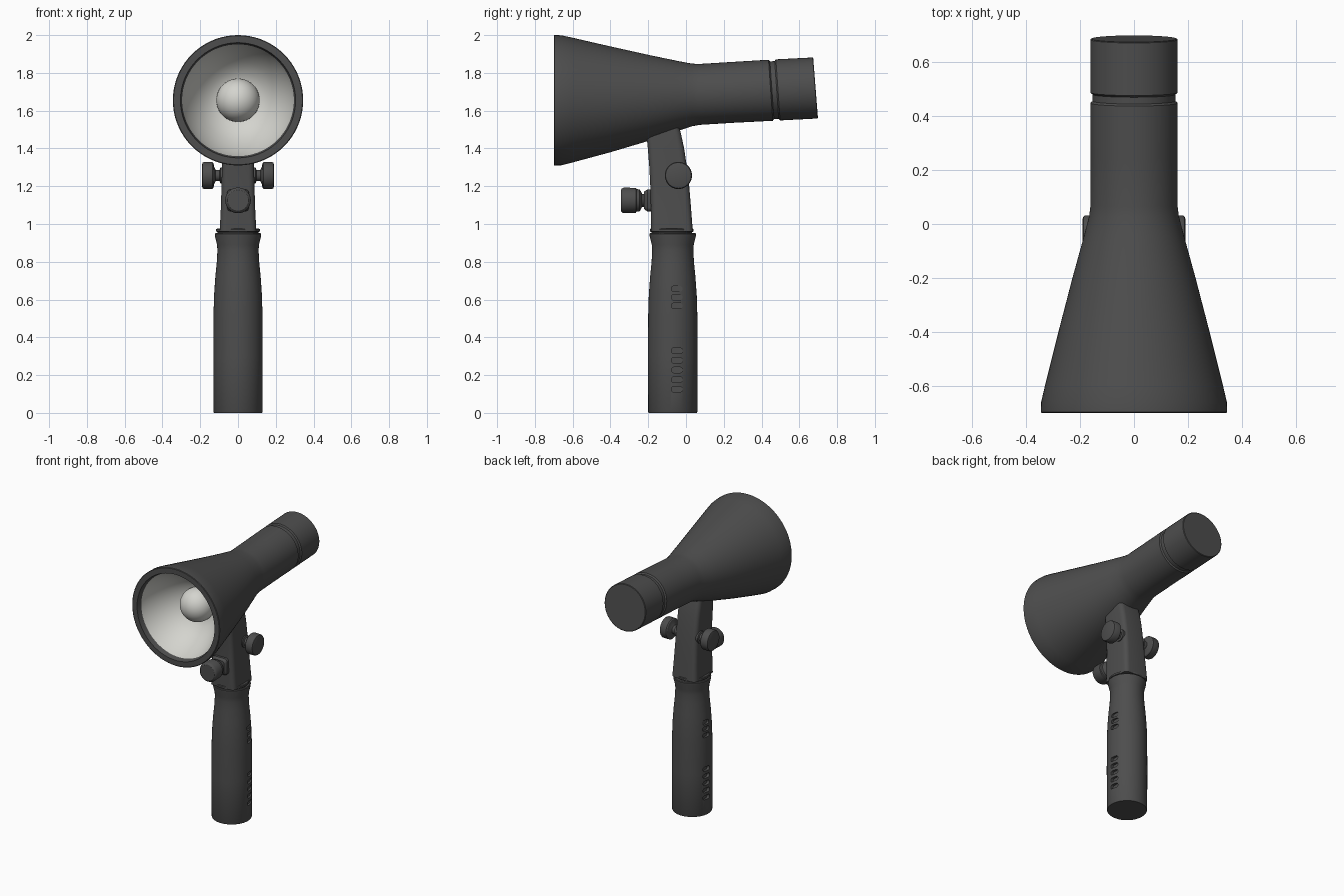
import bpy, bmesh, math
from mathutils import Vector, Matrix

if "Cube" in bpy.data.objects:
    bpy.data.objects.remove(bpy.data.objects["Cube"])


def material(name, rgb):
    m = bpy.data.materials.new(name)
    m.diffuse_color = (*rgb, 1)
    m.use_nodes = True
    m.node_tree.nodes["Principled BSDF"].inputs["Base Color"].default_value = m.diffuse_color
    return m


DARK = material("dark grey plastic", (0.075, 0.075, 0.075))
LIGHT = material("light reflector", (0.66, 0.66, 0.62))


def smooth(ob, angle=32):
    bpy.ops.object.select_all(action='DESELECT')
    ob.select_set(True)
    bpy.context.view_layer.objects.active = ob
    bpy.ops.object.shade_smooth_by_angle(angle=math.radians(angle))


def loft(name, rings, light_from=None):
    """Skin a list of rings into a closed solid; rings after light_from are light."""
    bm = bmesh.new()
    rows = [[bm.verts.new(p) for p in ring] for ring in rings]
    n = len(rows[0])
    for i in range(len(rows) - 1):
        for j in range(n):
            k = (j + 1) % n
            f = bm.faces.new((rows[i][j], rows[i][k], rows[i + 1][k], rows[i + 1][j]))
            f.material_index = int(light_from is not None and i >= light_from)
    bm.faces.new(rows[0])
    bm.faces.new(rows[-1]).material_index = int(light_from is not None)
    bmesh.ops.recalc_face_normals(bm, faces=bm.faces)
    me = bpy.data.meshes.new(name)
    bm.to_mesh(me)
    bm.free()
    me.materials.append(DARK)
    if light_from is not None:
        me.materials.append(LIGHT)
    ob = bpy.data.objects.new(name, me)
    bpy.context.collection.objects.link(ob)
    smooth(ob)
    return ob


def circle(r, n):
    return [(r * math.cos(2 * math.pi * i / n), r * math.sin(2 * math.pi * i / n)) for i in range(n)]


def rounded_rect(hw, hh, r, seg=4):
    pts = []
    for q, (sx, sy) in enumerate(((1, 1), (-1, 1), (-1, -1), (1, -1))):
        for s in range(seg + 1):
            a = math.pi / 2 * (q + s / seg)
            pts.append((sx * (hw - r) + r * math.cos(a), sy * (hh - r) + r * math.sin(a)))
    return pts


def lathe(name, profile, origin, axis, n=40):
    """Turn (distance along axis, radius) pairs about an axis."""
    rot = Vector((0, 0, 1)).rotation_difference(Vector(axis)).to_matrix()
    o = Vector(origin)
    return loft(name, [[o + rot @ Vector((u, v, h)) for u, v in circle(r, n)] for h, r in profile])


# Lamp housing: (y, centre z, radius, tilt), from the back cap over the rim into the reflector
housing = [
    (0.686, 1.720, 0.158, 4.5), (0.683, 1.720, 0.162, 4.5),
    (0.487, 1.710, 0.162, 4), (0.480, 1.710, 0.153, 4), (0.455, 1.708, 0.153, 4),
    (0.448, 1.708, 0.162, 4), (0.25, 1.697, 0.161, 3), (0.07, 1.686, 0.161, 2),
    (0.03, 1.684, 0.166, 1.5), (-0.04, 1.679, 0.184, 1), (-0.2, 1.668, 0.228, 0.5),
    (-0.4, 1.660, 0.280, 0), (-0.6, 1.656, 0.330, 0), (-0.66, 1.655, 0.344, 0),
    (-0.697, 1.655, 0.345, 0), (-0.70, 1.655, 0.341, 0), (-0.70, 1.655, 0.305, 0),
    (-0.665, 1.655, 0.296, 0),
    (-0.62, 1.655, 0.280, 0), (-0.56, 1.655, 0.250, 0), (-0.50, 1.655, 0.208, 0),
    (-0.45, 1.655, 0.155, 0), (-0.425, 1.655, 0.10, 0), (-0.42, 1.655, 0.03, 0),
]
rings = []
for y, z, r, tilt in housing:
    t = math.radians(tilt)
    rings.append([(u, y - v * math.sin(t), z + v * math.cos(t)) for u, v in circle(r, 72)])
loft("lamp_housing", rings, light_from=17)

# Bulb in the middle of the reflector
bpy.ops.mesh.primitive_uv_sphere_add(segments=40, ring_count=20, radius=0.115, location=(0, -0.455, 1.655))
bulb = bpy.context.object
bulb.name = "bulb"
bulb.data.materials.append(LIGHT)
smooth(bulb)

# Handle grip
grip = lathe("handle_grip", [
    (0, 0.127), (0.006, 0.130), (0.30, 0.131), (0.52, 0.130), (0.62, 0.127), (0.72, 0.120),
    (0.80, 0.112), (0.86, 0.109), (0.89, 0.111), (0.935, 0.122), (0.948, 0.123), (0.952, 0.119),
], (0, -0.07, 0), (0, 0, 1), 64)

# Vent slots cut into both sides of the grip
cutters = []
for z in [0.125 + 0.051 * i for i in range(5)] + [0.567 + 0.045 * i for i in range(3)]:
    for side in (-1, 1):
        outline = rounded_rect(0.029, 0.015, 0.013)
        cutters.append(loft("slot_cutter", [[(side * x, -0.048 + u, z + v) for u, v in outline]
                                            for x in (0.112, 0.16)]))
bpy.ops.object.select_all(action='DESELECT')
for c in cutters:
    c.select_set(True)
bpy.context.view_layer.objects.active = cutters[0]
bpy.ops.object.join()
cutter = bpy.context.object
cutter.hide_render = True
cut = grip.modifiers.new("vent slots", 'BOOLEAN')
cut.operation = 'DIFFERENCE'
cut.solver = 'EXACT'
cut.object = cutter
bpy.context.view_layer.objects.active = grip
bpy.ops.object.modifier_apply(modifier=cut.name)
bpy.data.objects.remove(cutter)
smooth(grip)

# Collar between grip and neck
lathe("collar", [(0.945, 0.108), (0.958, 0.108), (0.960, 0.116), (0.972, 0.116), (0.975, 0.112)],
      (0, -0.075, 0), (0, 0, 1), 64)

# Neck: (z, front y, back y, half width), leaning forward into the housing
neck = [(0.96, -0.184, 0.036, 0.097), (1.08, -0.186, 0.027, 0.091), (1.20, -0.189, 0.017, 0.087),
        (1.30, -0.194, 0.005, 0.085), (1.40, -0.202, -0.010, 0.085), (1.48, -0.210, -0.027, 0.084),
        (1.54, -0.212, -0.045, 0.08)]
loft("neck", [[(u, (a + b) / 2 + v, z) for u, v in rounded_rect(w, (b - a) / 2, 0.03)]
              for z, a, b, w in neck])

# Clamp knobs on both sides of the neck
for side, label in ((-1, "left"), (1, "right")):
    lathe(label + "_knob", [
        (0.07, 0.042), (0.093, 0.042), (0.097, 0.030), (0.118, 0.030), (0.126, 0.045),
        (0.130, 0.066), (0.136, 0.072), (0.180, 0.072), (0.187, 0.068), (0.190, 0.060),
    ], (0, -0.04, 1.257), (side, 0, 0))

# Front knob with its square seat
lathe("front_knob", [
    (0.15, 0.034), (0.232, 0.034), (0.240, 0.050), (0.246, 0.058), (0.262, 0.060), (0.266, 0.066),
    (0.330, 0.068), (0.340, 0.063), (0.345, 0.055),
], (0, 0, 1.125), (0, -1, 0))
loft("front_knob_seat", [[(u, y, 1.125 + v) for u, v in rounded_rect(w, w, 0.02)]
                         for y, w in ((-0.17, 0.058), (-0.205, 0.058), (-0.222, 0.046))])
